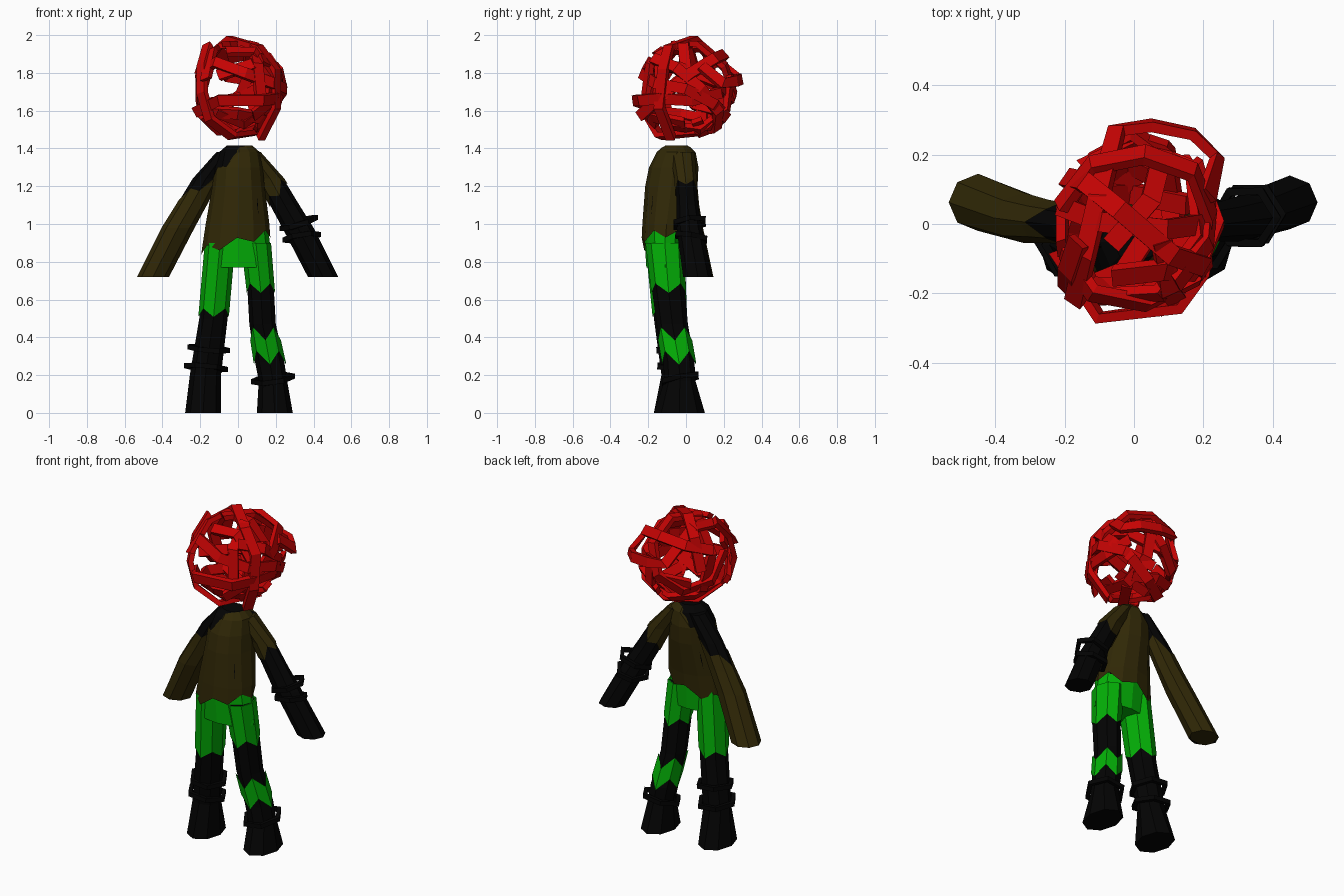
import bpy, bmesh
from math import cos, sin, pi, radians
from mathutils import Vector

if "Cube" in bpy.data.objects:
    bpy.data.objects.remove(bpy.data.objects["Cube"])


def material(name, c):
    m = bpy.data.materials.new(name)
    m.diffuse_color = (*c, 1)
    m.use_nodes = True
    m.node_tree.nodes["Principled BSDF"].inputs["Base Color"].default_value = m.diffuse_color
    return m


RED = material("red", (0.56, 0.001, 0.001))
GREEN = material("green", (0.001, 0.43, 0.002))
BROWN = material("brown", (0.03, 0.021, 0.002))
BLACK = material("black", (0.001, 0.001, 0.001))


def finish(bm, name, mat):
    bmesh.ops.remove_doubles(bm, verts=bm.verts, dist=1e-4)
    bmesh.ops.recalc_face_normals(bm, faces=bm.faces)
    me = bpy.data.meshes.new(name)
    bm.to_mesh(me)
    bm.free()
    me.materials.append(mat)
    ob = bpy.data.objects.new(name, me)
    bpy.context.collection.objects.link(ob)
    return ob


def section(profile, z):
    """Box (x0, x1, y0, y1) of a limb at height z."""
    if z <= profile[0][0]:
        return profile[0][1:]
    for a, b in zip(profile, profile[1:]):
        if z <= b[0]:
            t = (z - a[0]) / (b[0] - a[0])
            return [p + (q - p) * t for p, q in zip(a[1:], b[1:])]
    return profile[-1][1:]


def tube(name, profile, mat, bot=None, top=None, zig=0, zig_top=0,
         tilt=0, tilt_top=0, grow=0.0, sides=8):
    """Faceted limb or cloth layer; zig and tilt shape its open ends."""
    zmin, zmax = profile[0][0], profile[-1][0]
    bot = zmin if bot is None else bot
    top = zmax if top is None else top
    bm = bmesh.new()
    zs = sorted({p[0] for p in profile} | {zmin - 1, zmax + 1})
    rows = []
    for z in zs:
        row = []
        for i in range(sides):
            a = 2 * pi * i / sides
            s = 1 if i % 2 else -1
            lo = max(zmin, bot + s * zig + tilt * cos(a))
            hi = min(zmax, top + s * zig_top + tilt_top * cos(a))
            zz = min(max(z, lo), hi)
            x0, x1, y0, y1 = section(profile, zz)
            row.append(bm.verts.new(((x0 + x1) / 2 + ((x1 - x0) / 2 + grow) * cos(a),
                                     (y0 + y1) / 2 + ((y1 - y0) / 2 + grow) * sin(a), zz)))
        rows.append(row)
    for r, q in zip(rows, rows[1:]):
        for i in range(sides):
            j = (i + 1) % sides
            bm.faces.new((r[i], r[j], q[j], q[i]))
    if not zig:
        bm.faces.new(rows[0])
    if not zig_top:
        bm.faces.new(rows[-1])
    bmesh.ops.dissolve_degenerate(bm, dist=1e-4, edges=bm.edges)
    return finish(bm, name, mat)


def band(name, path, normals, w, t, mat, closed=False):
    """Rectangular strip swept along a path, flat side facing the normals."""
    bm = bmesh.new()
    n = len(path)
    rows = []
    for i, (p, nr) in enumerate(zip(path, normals)):
        a = path[(i - 1) % n] if closed else path[max(i - 1, 0)]
        b = path[(i + 1) % n] if closed else path[min(i + 1, n - 1)]
        side = (b - a).cross(nr).normalized()
        rows.append([bm.verts.new(p + side * w / 2 * u + nr * t / 2 * v)
                     for u, v in ((1, 1), (-1, 1), (-1, -1), (1, -1))])
    for k in range(n if closed else n - 1):
        r, q = rows[k], rows[(k + 1) % n]
        for i in range(4):
            bm.faces.new((r[i], r[(i + 1) % 4], q[(i + 1) % 4], q[i]))
    if not closed:
        bm.faces.new(rows[0])
        bm.faces.new(rows[-1])
    return finish(bm, name, mat)


def bangle(name, c, rx, ry, tx, ty):
    """Six-sided tilted wire bracelet."""
    c = Vector(c)
    dirs = [Vector((cos(k * pi / 3), sin(k * pi / 3), 0)) for k in range(6)]
    path = [c + Vector((d.x * rx, d.y * ry, d.x * tx + d.y * ty)) for d in dirs]
    band(name, path, dirs, 0.026, 0.024, BLACK, True)


# limb profiles: z, x0, x1, y0, y1
torso = [(0.80, -0.195, 0.175, -0.235, 0.0), (1.0, -0.165, 0.16, -0.225, 0.02),
         (1.2, -0.13, 0.135, -0.21, 0.055), (1.3, -0.12, 0.125, -0.19, 0.06),
         (1.38, -0.10, 0.11, -0.15, 0.045), (1.415, -0.06, 0.07, -0.11, 0.01)]
pelvis = [(0.77, -0.175, 0.185, -0.21, -0.015), (0.97, -0.16, 0.16, -0.223, 0.0)]
leg = [(0, 0.10, 0.29, -0.17, 0.10), (0.17, 0.11, 0.26, -0.115, 0.05),
       (0.27, 0.09, 0.245, -0.12, 0.045), (0.47, 0.06, 0.20, -0.155, 0.01),
       (0.65, 0.05, 0.19, -0.18, -0.005), (0.90, 0.02, 0.17, -0.21, -0.015)]
leg2 = [(0, -0.28, -0.09, -0.17, 0.09), (0.20, -0.255, -0.09, -0.13, 0.02),
        (0.50, -0.205, -0.055, -0.17, 0.0), (0.90, -0.17, -0.02, -0.21, -0.015)]
arm = [(0.72, 0.37, 0.53, -0.015, 0.14), (0.98, 0.235, 0.40, -0.05, 0.085),
       (1.10, 0.17, 0.325, -0.05, 0.065), (1.24, 0.10, 0.24, -0.055, 0.05),
       (1.38, 0.02, 0.115, -0.08, 0.04)]
arm2 = [(z, -x1, -x0, y0, y1) for z, x0, x1, y0, y1 in arm]

# body and clothing layers
tube("upper_body", torso, BLACK, bot=0.96)
tube("shirt", torso, BROWN, bot=0.905, zig=0.022, tilt=0.045, top=1.385,
     zig_top=0.02, tilt_top=0.12, grow=0.006, sides=12)
tube("shorts_hips", pelvis, GREEN, sides=12)
tube("right_leg", leg, BLACK)
tube("right_short_leg", leg, GREEN, bot=0.66, zig=0.025, grow=0.005)
tube("right_knee_patch", leg, GREEN, bot=0.29, top=0.42, zig=0.035, zig_top=0.035, grow=0.008)
tube("left_leg", leg2, BLACK)
tube("left_short_leg", leg2, GREEN, bot=0.53, zig=0.022, grow=0.006)
tube("right_arm", arm, BLACK)
tube("right_sleeve", arm, BROWN, bot=1.17, zig=0.02, tilt=0.06, grow=0.006)
tube("left_arm", arm2, BLACK)
tube("left_sleeve", arm2, BROWN, top=1.2, zig_top=0.025, tilt_top=0.05, grow=0.005)

# bangles
bangle("wrist_bangle_upper", (0.322, 0.02, 1.005), 0.09, 0.085, 0.03, 0.01)
bangle("wrist_bangle_lower", (0.337, 0.028, 0.93), 0.09, 0.085, 0.015, -0.015)
bangle("left_ankle_bangle_upper", (-0.155, -0.06, 0.34), 0.10, 0.10, -0.01, 0.01)
bangle("left_ankle_bangle_lower", (-0.17, -0.055, 0.24), 0.105, 0.10, -0.01, -0.01)
bangle("right_ankle_bangle", (0.185, -0.03, 0.18), 0.105, 0.10, 0.015, 0.02)

# tangled ribbon head
CENTRE = Vector((0, 0, 1.715))


def ribbon(name, points):
    band(name, [CENTRE + p for p in points], [p.normalized() for p in points], 0.058, 0.03, RED)


# irregular strands over the front, top and sides: centimetres from the head centre
strands = {
    "top": [(12, -8, -26), (20, -14, -10), (20, -12, 10), (11, -9, 22), (-4, 4, 26.5), (-14, 12, 18), (-19, 13, 0)],
    "front_left": [(-16, -5, 23), (-19, -14, 12), (-19, -19, -2), (-15, -19, -16), (-3, -14, -25), (10, 6, -23)],
    "front_low": [(-22, -8, -12), (-10, -27, -6), (13, -24, -6), (20, -14, -5), (22, 3, -6), (18, 18, -2)],
    "front_high": [(-20, -8, 8), (-12, -20, 14), (4, -23, 8), (18, -16, 3), (24.5, 0, 0), (19, 15, -8), (4, 21, -15)],
    "back_loop": [(21, 8, 12), (24, 19, 3), (17, 26, 4), (5, 28.5, 5), (-5, 27, 6), (-10, 8, 22), (-14, -9, 20),
                  (-17, -22, 5)],
    "right_rise": [(8, -24, -14), (20, -13, -4), (22, 2, 8), (17, 15, 16), (3, 20, 18), (-12, 17, 15), (-21, 5, 10)],
    "right_fall": [(12, -17, 16), (21, -5, 11), (22, 8, 0), (16, 17, -12), (3, 16, -21), (-12, 6, -22), (-20, -5, -14)],
}
for key, pts in strands.items():
    ribbon("head_ribbon_" + key, [Vector(p) / 100 for p in pts])

# plain loops filling in the rest: normal, offset, radius, start and sweep in degrees
loops = [
    ((0.1, 0.15, 1), -0.16, 0.20, 0, 320), ((0.1, 1, 0.2), 0.04, 0.25, 90, 300),
    ((1, 0.1, 0.1), 0.11, 0.235, 60, 270), ((-0.6, 0.6, 0.5), 0.13, 0.22, 300, 290),
    ((0.1, -1, 0.1), 0.16, 0.2, 0, 250), ((-0.3, 0.35, 1), 0.03, 0.25, 200, 250),
]
for k, (n, off, rad, start, sweep) in enumerate(loops):
    n = Vector(n).normalized()
    u = n.orthogonal().normalized()
    v = n.cross(u)
    count = sweep // 45 + 1
    angles = [radians(start + sweep * i / (count - 1)) for i in range(count)]
    pts = [n * off + (u * cos(a) + v * sin(a)) * rad for a in angles]
    ribbon(f"head_ribbon_loop_{k + 1}", [Vector((p.x * 0.87, p.y, p.z)) for p in pts])
